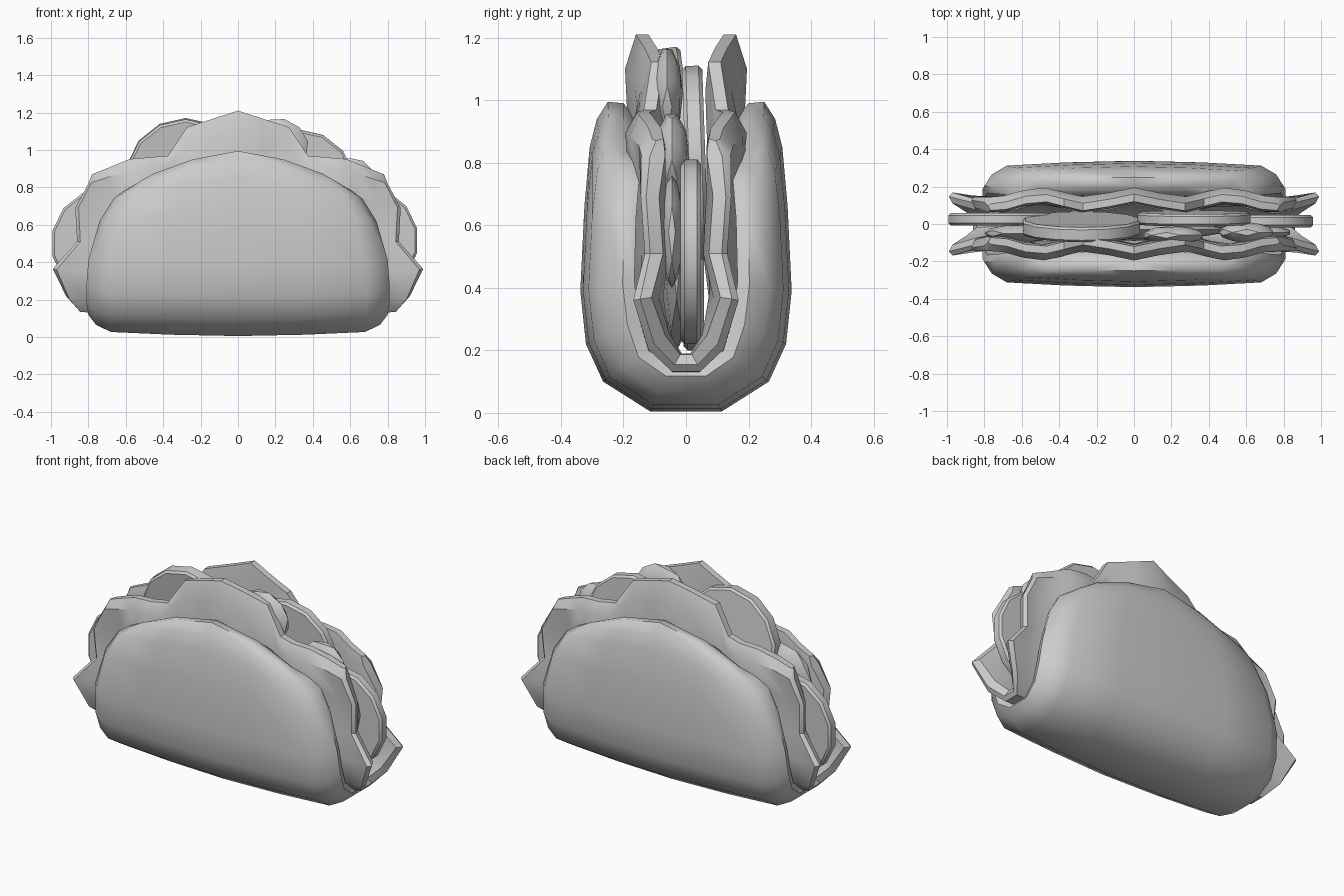
import bpy, bmesh, math
from mathutils import Matrix, Vector

if "Cube" in bpy.data.objects:
    bpy.data.objects.remove(bpy.data.objects["Cube"])


def finish(name, bm, angle=35):
    bmesh.ops.recalc_face_normals(bm, faces=bm.faces)
    me = bpy.data.meshes.new(name)
    bm.to_mesh(me)
    bm.free()
    ob = bpy.data.objects.new(name, me)
    bpy.context.collection.objects.link(ob)
    bpy.ops.object.select_all(action='DESELECT')
    bpy.context.view_layer.objects.active = ob
    ob.select_set(True)
    bpy.ops.object.shade_smooth_by_angle(angle=math.radians(angle))
    return ob


def lerp_table(table, u):
    for (a, p), (b, q) in zip(table, table[1:]):
        if u <= b + 1e-6:
            return p + (q - p) * (u - a) / (b - a)
    return table[-1][1]


def folded_sheet(name, half, outer, inner, crest, wave=0.0, angle=35):
    """Thick sheet folded into a U: stations run from one rim, under, to the other.
    half: (outer y, outer z, inner y, inner z, half width, crest height)
    outer / inner: (u, depth) points from centre to edge, mirrored in x."""
    def across(pts):
        return [(-u, k) for u, k in reversed(pts) if u > 0] + list(pts)
    section = across(outer) + across(inner)[::-1]
    bm = bmesh.new()
    rings = []
    stations = [(-1, s) for s in reversed(half)] + [(1, s) for s in half]
    for sign, (oy, oz, iy, iz, w, arch) in stations:
        ring = []
        for u, k in section:
            x = u * w
            y = oy + (iy - oy) * k + wave * math.cos(4 * math.pi * x) * min(1, oz * 2)
            z = oz + (iz - oz) * k + arch * lerp_table(crest, abs(u))
            ring.append(bm.verts.new((x, sign * y, z)))
        rings.append(ring)
    n = len(section)
    for a, b in zip(rings, rings[1:]):
        for i in range(n):
            j = (i + 1) % n
            bm.faces.new((a[i], a[j], b[j], b[i]))
    # close both rims
    for ring in (rings[0], rings[-1]):
        bm.faces.new(ring)
    bmesh.ops.triangulate(bm, faces=[f for f in bm.faces if len(f.verts) > 4])
    return finish(name, bm, angle)


# Folded bread
bread = [(.115, .005, .05, .15, .80, 0), (.265, .10, .12, .20, .81, 0),
         (.32, .22, .15, .30, .81, 0), (.338, .39, .165, .42, .80, 0),
         (.325, .62, .16, .62, .74, .04), (.308, .74, .15, .74, .665, .11),
         (.285, .79, .15, .785, .60, .15), (.25, .825, .20, .82, .54, .17)]
folded_sheet("folded_bread", bread,
             [(0, 0), (.45, .05), (.85, .15), (.95, .42), (1, .78)],
             [(0, 1), (.5, 1), (.98, 1)],
             [(0, 1), (.67, .6), (1, 0)], angle=50)

# Ruffled leaf lining
leaf = [(.05, .13, .02, .19, .86, 0), (.12, .20, .06, .25, .92, 0),
        (.155, .36, .09, .37, .99, 0), (.145, .51, .08, .51, .86, 0),
        (.155, .69, .09, .69, .87, .1), (.17, .82, .085, .82, .80, .28),
        (.135, .87, .095, .87, .78, .34)]
cols = [0, .17, .35, .48, .6, .74, .87]
folded_sheet("leaf_lining", leaf,
             [(u, 0) for u in cols] + [(.98, .05), (1, .4)],
             [(u, 1) for u in cols] + [(.98, .95)],
             [(0, 1), (.35, .74), (.48, .29), (.74, .24), (1, 0)], wave=.025)


def slice_disc(name, loc, r, thick, tilt=0, yaw=0, sides=14):
    bm = bmesh.new()
    bmesh.ops.create_cone(bm, cap_ends=True, segments=sides,
                          radius1=r, radius2=r, depth=thick)
    rim = [e for e in bm.edges if abs(e.verts[0].co.z - e.verts[1].co.z) < 1e-5]
    bmesh.ops.bevel(bm, geom=rim, offset=.012, segments=1, affect='EDGES')
    rot = (Matrix.Rotation(math.radians(yaw), 4, 'Z')
           @ Matrix.Rotation(math.radians(90 + tilt), 4, 'X'))
    bmesh.ops.transform(bm, matrix=Matrix.Translation(loc) @ rot, verts=bm.verts)
    return finish(name, bm)


# Round vegetable slices standing between the leaves
slice_disc("slice_right", (.67, .015, .515), .295, .065)
slice_disc("slice_left", (-.70, .025, .50), .30, .065)
slice_disc("slice_upper_right", (.32, .03, .80), .31, .065, tilt=2)
slice_disc("slice_upper_left", (-.28, -.015, .85), .32, .08, tilt=8)


def lump(name, loc, size, turn=0):
    bm = bmesh.new()
    bmesh.ops.create_icosphere(bm, subdivisions=2, radius=1)
    m = (Matrix.Translation(loc) @ Matrix.Rotation(math.radians(turn), 4, 'Y')
         @ Matrix.Diagonal((*size, 1)))
    bmesh.ops.transform(bm, matrix=m, verts=bm.verts)
    return finish(name, bm)


# Filling chunks
lump("chunk_top", (.21, -.06, 1.02), (.17, .05, .15), 15)
lump("chunk_right", (.60, -.045, .82), (.15, .055, .14), 30)
lump("chunk_low_right", (.72, -.045, .58), (.12, .035, .18))
lump("chunk_left", (-.60, -.05, .72), (.2, .05, .2), -30)
lump("chunk_middle", (0, -.03, .55), (.5, .06, .35))
